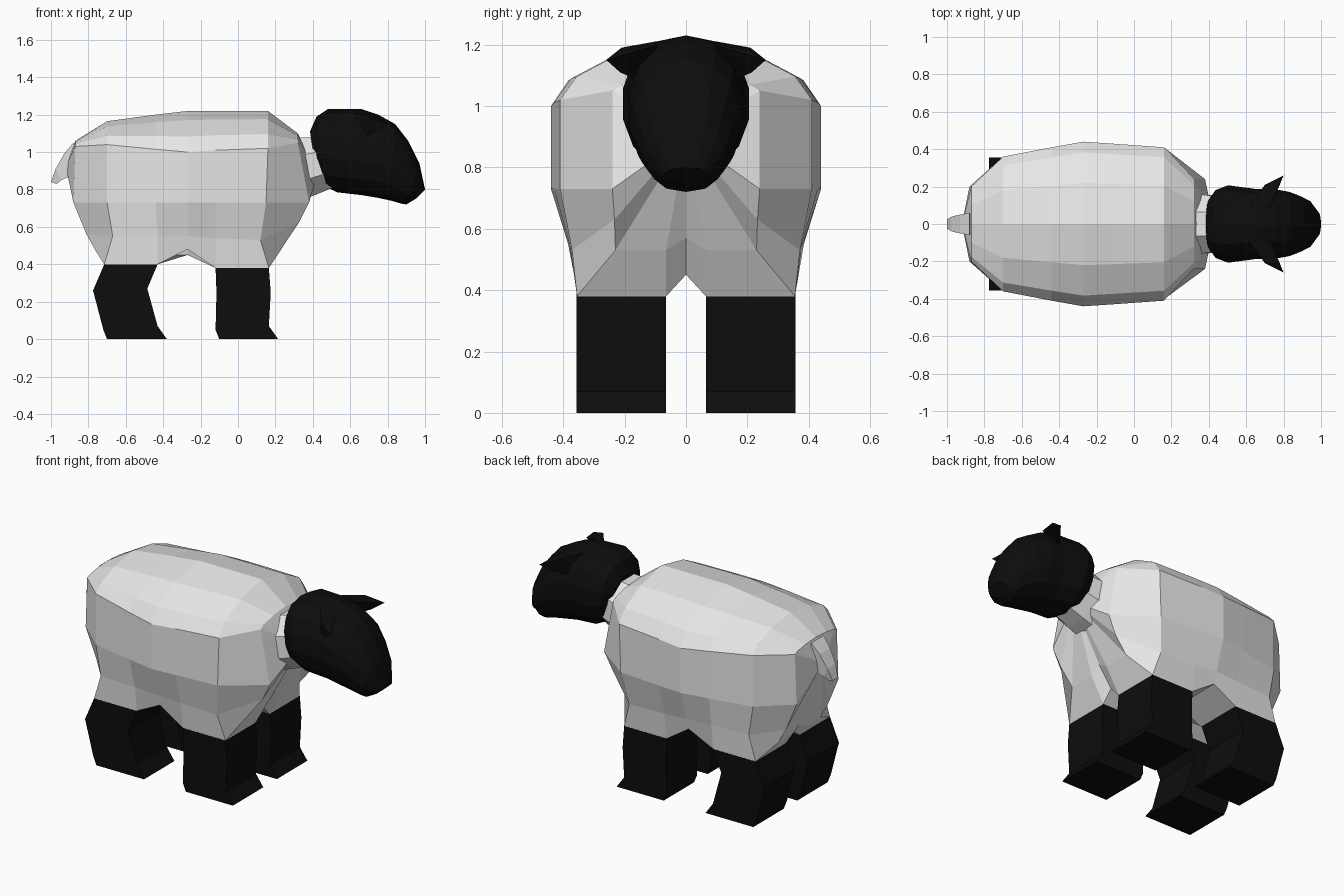
import bpy, bmesh, math
from mathutils import Vector

if "Cube" in bpy.data.objects:
    bpy.data.objects.remove(bpy.data.objects["Cube"])


def material(name, rgb):
    m = bpy.data.materials.new(name)
    m.diffuse_color = (*rgb, 1)
    m.use_nodes = True
    m.node_tree.nodes["Principled BSDF"].inputs["Base Color"].default_value = m.diffuse_color
    return m


WOOL = material("white wool", (0.8, 0.8, 0.8))
BLACK = material("black skin", (0.004, 0.004, 0.004))


def finish(name, bm, mat):
    bmesh.ops.recalc_face_normals(bm, faces=bm.faces)
    me = bpy.data.meshes.new(name)
    bm.to_mesh(me)
    bm.free()
    me.materials.append(mat)
    ob = bpy.data.objects.new(name, me)
    bpy.context.collection.objects.link(ob)
    return ob


def loft(name, rings, mat, tips=None):
    """Skin closed rings; ends become flat caps, or fans to the given tips."""
    bm = bmesh.new()
    vs = [[bm.verts.new(p) for p in r] for r in rings]
    n = len(rings[0])
    for a, b in zip(vs, vs[1:]):
        for i in range(n):
            j = (i + 1) % n
            bm.faces.new((a[i], a[j], b[j], b[i]))
    for k, ring in enumerate((vs[0], vs[-1])):
        if tips:
            t = bm.verts.new(tips[k])
            for i in range(n):
                bm.faces.new((ring[i], ring[(i + 1) % n], t))
        else:
            bm.faces.new(ring)
    return finish(name, bm, mat)


def hull(name, pts, mat):
    bm = bmesh.new()
    for p in pts:
        bm.verts.new(p)
    bmesh.ops.convex_hull(bm, input=bm.verts)
    return finish(name, bm, mat)


# Woolly body: cross-sections from rump to chest
def body_ring(xt, xm, xl, xb, zt, zs, w, wl, zl, zb, zc):
    half = [(xt, 0, zt),
            (xt, 0.5 * w, zs + 0.78 * (zt - zs)),
            (xt, 0.87 * w, zs + 0.38 * (zt - zs)),
            (xt, w, zs),
            (xm, w, 0.73),
            (xl, 0.3 * w + 0.7 * wl, zl),
            (xb, wl, zb),
            (xb, 0.065, zb),
            (xb, 0, zc)]
    return half + [(x, -y, z) for x, y, z in half[-2:0:-1]]


stations = [
    # x top, mid, low, bottom; z top, shoulder; widths; z low, bottom, centre
    (-0.87, -0.88, -0.81, -0.76, 1.06, 1.03, 0.20, 0.20, 0.56, 0.47, 0.50),
    (-0.70, -0.70, -0.67, -0.715, 1.165, 1.04, 0.36, 0.355, 0.55, 0.40, 0.45),
    (-0.44, -0.44, -0.43, -0.43, 1.20, 1.015, 0.41, 0.355, 0.55, 0.40, 0.45),
    (-0.27, -0.27, -0.27, -0.27, 1.22, 1.00, 0.44, 0.36, 0.55, 0.48, 0.45),
    (-0.12, -0.12, -0.12, -0.12, 1.22, 1.01, 0.43, 0.355, 0.54, 0.38, 0.45),
    (0.16, 0.15, 0.12, 0.165, 1.22, 1.02, 0.41, 0.355, 0.53, 0.38, 0.45),
    (0.32, 0.38, 0.33, 0.25, 1.10, 1.05, 0.24, 0.23, 0.63, 0.53, 0.57),
]
loft("woolly_body", [body_ring(*s) for s in stations], WOOL,
     tips=((-0.92, 0, 0.92), (0.43, 0, 0.90)))

# Neck: tilted eight-sided tube
axis = Vector((0.97, 0, 0.24)).normalized()
up = Vector((-axis.z, 0, axis.x))
neck = []
for c, r in ((Vector((0.28, 0, 0.90)), 0.18), (Vector((0.38, 0, 0.925)), 0.17),
             (Vector((0.50, 0, 0.955)), 0.15)):
    neck.append([c + up * r * math.cos(a) + Vector((0, r * math.sin(a), 0))
                 for a in [(i + 0.5) * math.tau / 8 for i in range(8)]])
loft("neck", neck, WOOL)

# Tail: tapering four-sided loft
loft("tail", [
    [(x - 0.02, -w, zt), (x - 0.02, w, zt), (x + 0.01, w * 0.8, zb), (x + 0.01, -w * 0.8, zb)]
    for x, w, zt, zb in ((-0.86, 0.06, 1.05, 0.90), (-0.91, 0.05, 0.99, 0.87),
                         (-0.955, 0.04, 0.91, 0.85), (-0.98, 0.025, 0.84, 0.83))], WOOL)


# Head: slanted rings between a top and a bottom outline
def head_ring(xt, zt, xb, zb, w, n=14):
    ring = []
    for i in range(n):
        a = math.tau * i / n
        t = (1 - math.cos(a)) / 2
        s = math.sin(a)
        y = math.copysign(abs(s) ** 0.8, s) * w
        ring.append((xt + (xb - xt) * t, y, zt + (zb - zt) * t))
    return ring


head = [(0.385, 1.11, 0.42, 0.89, 0.13), (0.42, 1.19, 0.46, 0.82, 0.185),
        (0.48, 1.23, 0.53, 0.785, 0.21), (0.66, 1.23, 0.66, 0.77, 0.19),
        (0.75, 1.20, 0.75, 0.755, 0.19), (0.84, 1.15, 0.82, 0.74, 0.175),
        (0.91, 1.06, 0.87, 0.725, 0.15), (0.97, 0.94, 0.90, 0.72, 0.125),
        (1.00, 0.80, 0.95, 0.75, 0.07)]
loft("head", [head_ring(*h) for h in head], BLACK)

# Ears
ear = [(0.62, 0.10, 1.21), (0.73, 0.09, 1.20), (0.66, 0.15, 1.08),
       (0.70, 0.21, 1.19), (0.76, 0.20, 1.18), (0.74, 0.215, 1.11), (0.80, 0.26, 1.15)]
for side, s in (("left", 1), ("right", -1)):
    hull(side + "_ear", [(x, s * y, z) for x, y, z in ear], BLACK)

# Legs: side profiles extruded across y
front = [(-0.12, 0.38), (0.165, 0.38), (0.175, 0.25), (0.165, 0.07),
         (0.215, 0), (-0.10, 0), (-0.12, 0.05), (-0.115, 0.25)]
rear = [(-0.715, 0.40), (-0.43, 0.40), (-0.485, 0.27), (-0.43, 0.07),
        (-0.38, 0), (-0.70, 0), (-0.72, 0.05), (-0.775, 0.26)]
for part, prof in (("front", front), ("rear", rear)):
    for side, s in (("left", 1), ("right", -1)):
        loft(f"{part}_{side}_leg",
             [[(x, s * y, z) for x, z in prof] for y in (0.065, 0.356)], BLACK)
